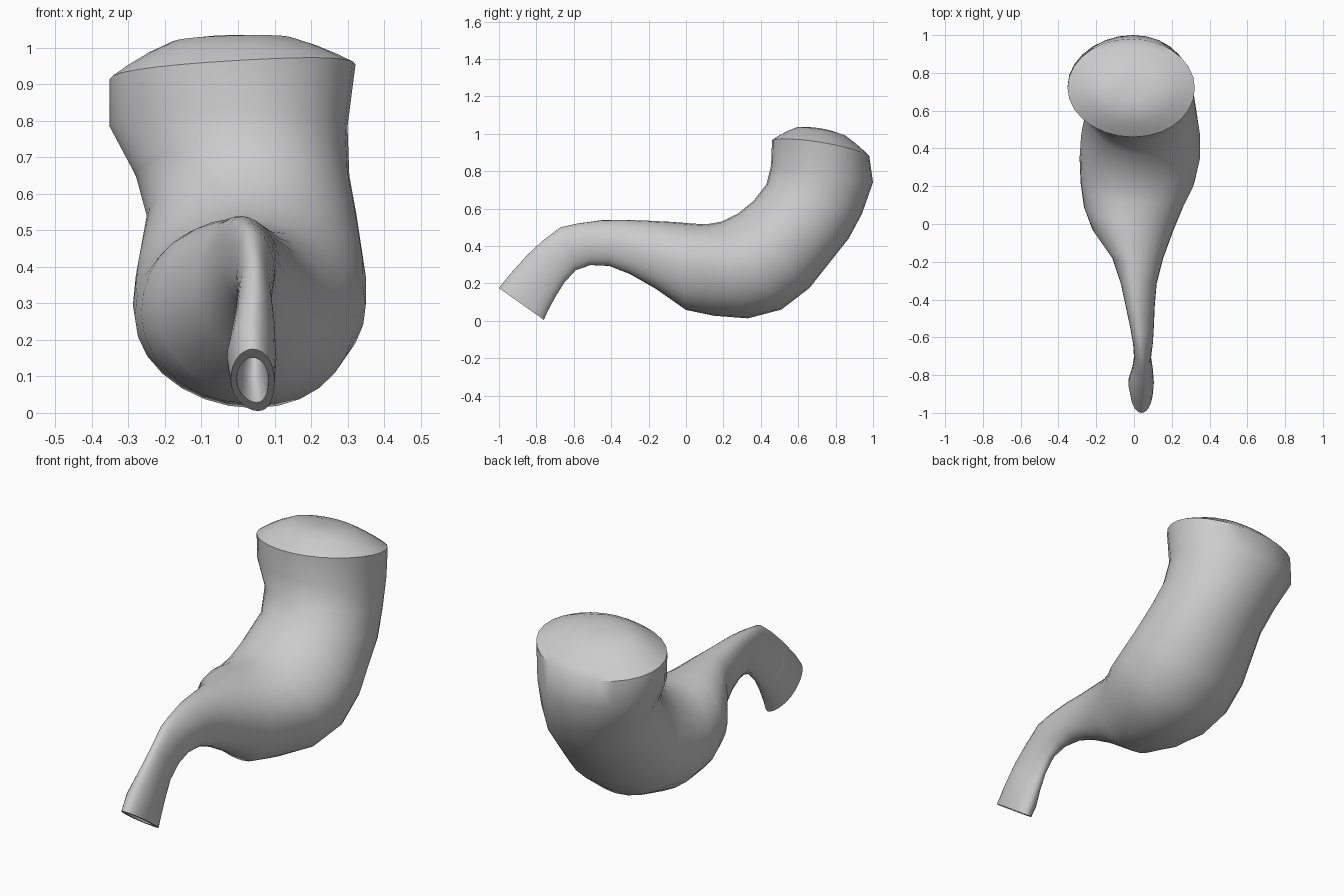
import bpy, bmesh, math
from mathutils import Vector

if "Cube" in bpy.data.objects:
    bpy.data.objects.remove(bpy.data.objects["Cube"])

SEG = 28

# Stations from the narrow mouth to the wide rim:
# inner-curve y, z, outer-curve y, z, left x, right x, inner x shift, outer x shift
STATIONS = [
    (-1.00, .175, -.76, .005, -.02, .10, .0, .015),
    (-.94, .25, -.74, .05, -.03, .105, .0, .01),
    (-.85, .35, -.70, .125, -.01, .10, .0, .0),
    (-.77, .425, -.65, .205, .0, .09, .0, .0),
    (-.67, .50, -.59, .27, -.005, .10, -.01, .0),
    (-.58, .52, -.51, .298, -.02, .105, -.015, .0),
    (-.45, .538, -.41, .293, -.045, .11, -.02, .005),
    (-.33, .54, -.30, .25, -.07, .12, -.02, .01),
    (-.20, .535, -.16, .17, -.115, .155, -.02, .015),
    (-.06, .528, .0, .058, -.22, .21, -.02, .02),
    (.03, .52, .15, .027, -.265, .26, -.02, .02),
    (.11, .516, .33, .013, -.283, .32, -.015, .025),
    (.19, .53, .51, .06, -.288, .35, -.01, .025),
    (.28, .575, .66, .175, -.28, .35, .0, .025),
    (.36, .64, .87, .44, -.25, .325, .015, .025),
    (.43, .73, .94, .57, -.28, .305, .025, .025),
    (.455, .83, 1.0, .74, -.352, .30, .025, .02),
    (.46, .965, .98, .88, -.352, .322, .01, .0),
]


def ring(bm, k, scale=1.0, lift=0.0):
    """Slightly skewed elliptical section at station k, optionally shrunk and raised."""
    y0, z0, y1, z1, xl, xr, shift_in, shift_out = STATIONS[k]
    centre = Vector(((xl + xr) / 2, (y0 + y1) / 2, (z0 + z1) / 2))
    side = Vector(((xr - xl) / 2, 0, 0))
    up = Vector((0, (y0 - y1) / 2, (z0 - z1) / 2))
    verts = []
    for i in range(SEG):
        a = 2 * math.pi * i / SEG
        c, s = math.cos(a), math.sin(a)
        p = centre + scale * (c * side + s * up)
        p.x += scale * s * s * (shift_in if s > 0 else shift_out)
        if k == len(STATIONS) - 1:      # the rim tips slightly to one side
            p.z += 0.06 * scale * (p.x - centre.x) + .012 * c * c * scale
        p.z += lift
        verts.append(bm.verts.new(p))
    return verts


def loft(bm, rings):
    for a, b in zip(rings, rings[1:]):
        for i in range(SEG):
            j = (i + 1) % SEG
            bm.faces.new((a[i], a[j], b[j], b[i]))


bm = bmesh.new()
last = len(STATIONS) - 1

# Bore inside the narrow mouth, then the outer body, then the domed cap
rings = [ring(bm, k, s) for k, s in ((2, .35), (1, .5), (0, .72))]
bm.faces.new(rings[0])
rings += [ring(bm, k) for k in range(last + 1)]
for s, h in ((.87, .028), (.7, .06), (.5, .09), (.25, .102), (.1, .104)):
    rings.append(ring(bm, last, s, h))
loft(bm, rings)
bm.faces.new(rings[-1])
bmesh.ops.recalc_face_normals(bm, faces=bm.faces)

mesh = bpy.data.meshes.new("curved_body")
bm.to_mesh(mesh)
bm.free()
body = bpy.data.objects.new("curved_body", mesh)
bpy.context.collection.objects.link(body)

grey = bpy.data.materials.new("light_grey")
grey.diffuse_color = (.6, .6, .6, 1)
grey.use_nodes = True
grey.node_tree.nodes["Principled BSDF"].inputs["Base Color"].default_value = grey.diffuse_color
mesh.materials.append(grey)

bpy.context.view_layer.objects.active = body
body.select_set(True)
bpy.ops.object.shade_smooth_by_angle(angle=math.radians(40))
